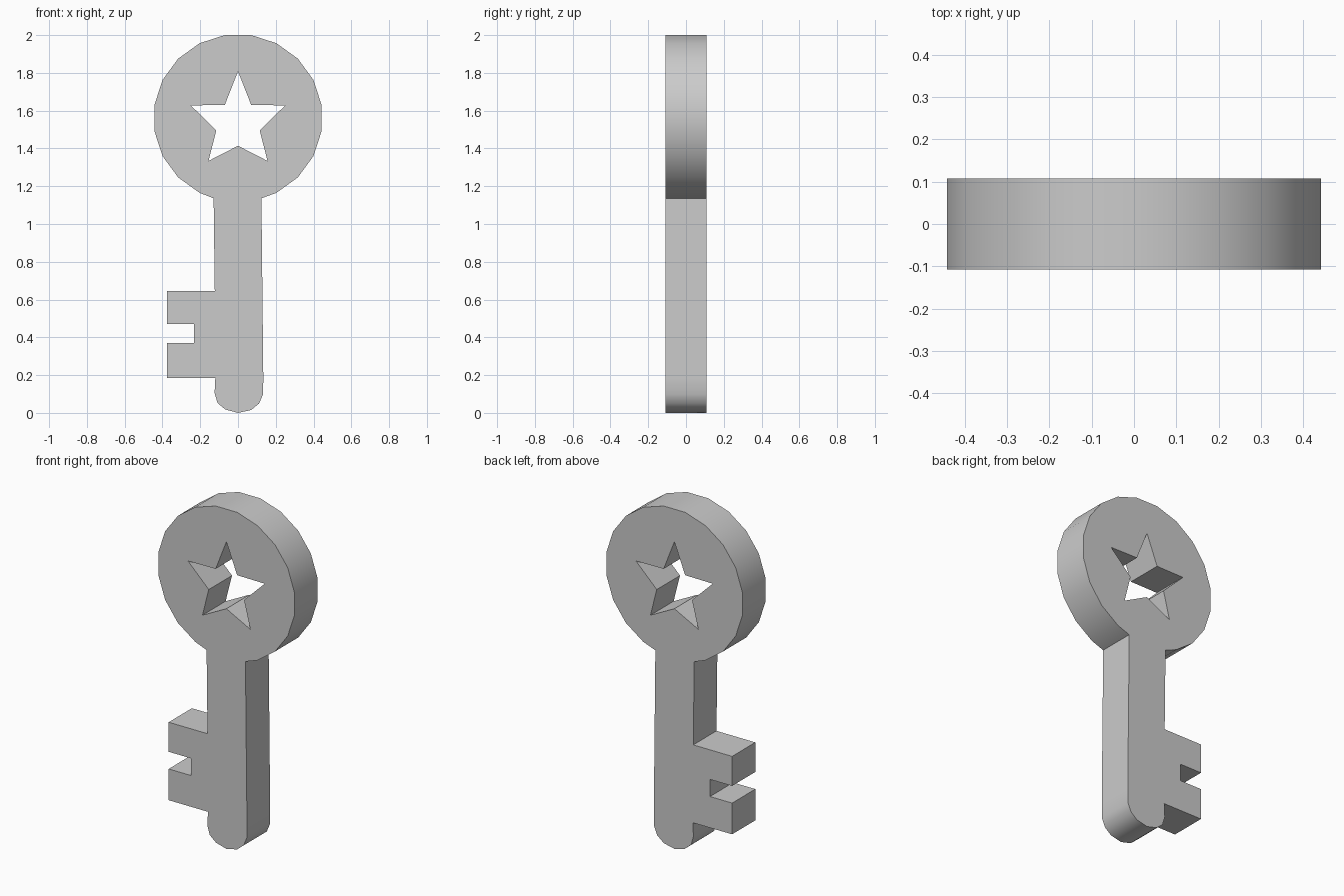
import bpy, bmesh
from math import sin, cos, radians

if "Cube" in bpy.data.objects:
    bpy.data.objects.remove(bpy.data.objects["Cube"])

HALF_DEPTH = 0.108

# Round bow: 20-sided circle, open where it meets the shaft
bow = [(0.448 * cos(radians(a)), 1.561 + 0.4445 * sin(radians(a)))
       for a in range(-63, 244, 18)]

# Shaft left side with notched bit, then rounded tip and right side
shaft = [(-0.129, 1.136), (-0.123, 0.645),
         (-0.376, 0.645), (-0.376, 0.471), (-0.232, 0.471),
         (-0.232, 0.370), (-0.376, 0.370), (-0.376, 0.186), (-0.120, 0.186),
         (-0.124, 0.105), (-0.108, 0.052), (-0.067, 0.018), (0.0, 0.0),
         (0.069, 0.015), (0.112, 0.050), (0.133, 0.100), (0.134, 0.186),
         (0.124, 1.136)]

# Star-shaped hole, right half mirrored to the left
half_star = [(0.070, 1.630), (0.250, 1.628), (0.115, 1.496), (0.156, 1.334)]
star = ([(0, 1.808)] + half_star + [(0, 1.414)]
        + [(-x, z) for x, z in reversed(half_star)])


def add_loop(bm, points):
    verts = [bm.verts.new((x, -HALF_DEPTH, z)) for x, z in points]
    for i, v in enumerate(verts):
        bm.edges.new((v, verts[(i + 1) % len(verts)]))


# Fill the outline around the hole and extrude to thickness
bm = bmesh.new()
add_loop(bm, bow + shaft)
add_loop(bm, star)
bmesh.ops.triangle_fill(bm, edges=bm.edges[:], use_beauty=True, use_dissolve=False)
ext = bmesh.ops.extrude_face_region(bm, geom=bm.faces[:], use_keep_orig=True)
bmesh.ops.translate(bm, vec=(0, 2 * HALF_DEPTH, 0),
                    verts=[g for g in ext["geom"] if isinstance(g, bmesh.types.BMVert)])
bmesh.ops.recalc_face_normals(bm, faces=bm.faces[:])

mesh = bpy.data.meshes.new("key")
bm.to_mesh(mesh)
bm.free()
key = bpy.data.objects.new("key", mesh)
bpy.context.collection.objects.link(key)

# Smooth rim with sharp front, back and corners
bpy.context.view_layer.objects.active = key
key.select_set(True)
bpy.ops.object.shade_smooth_by_angle(angle=radians(35))
